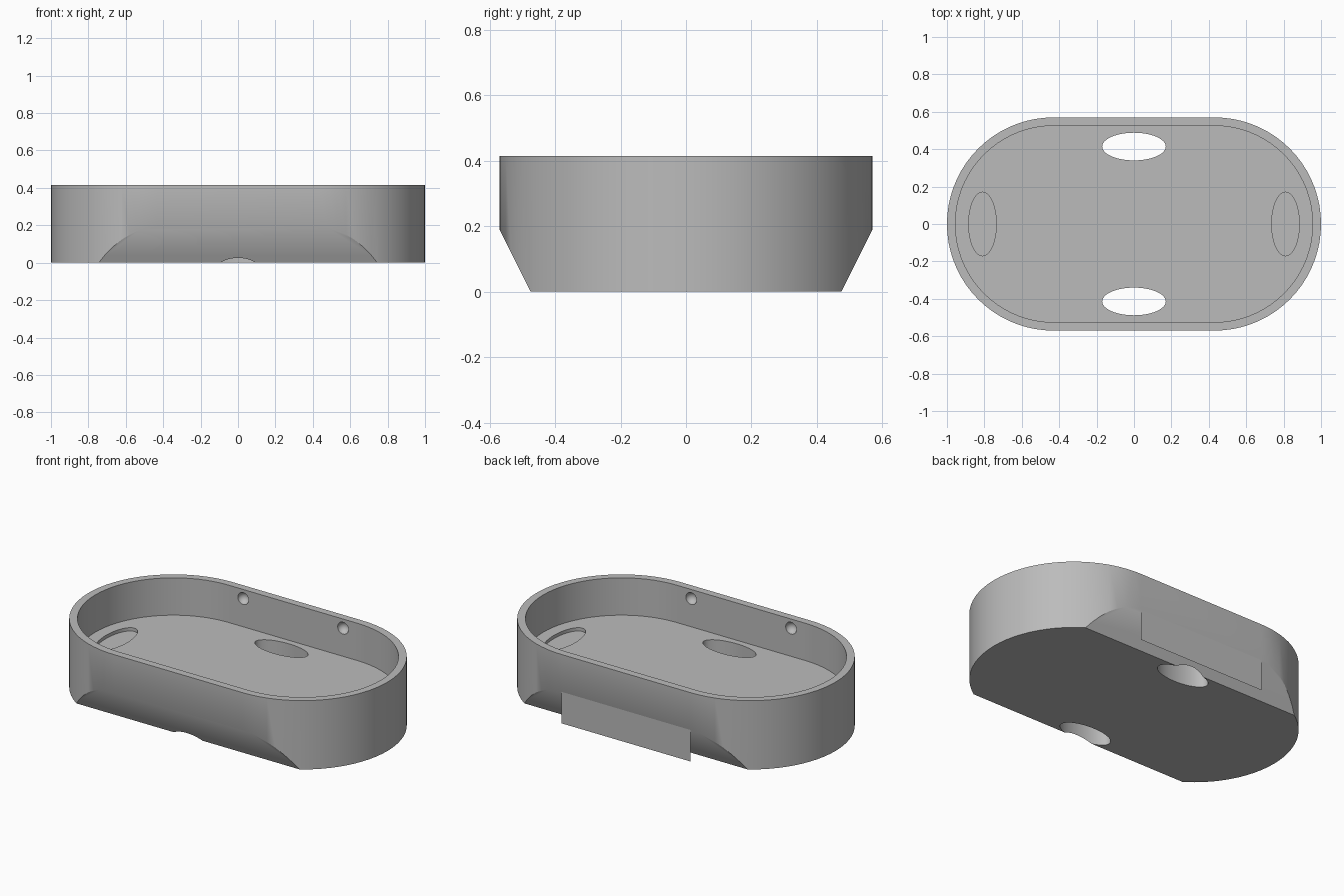
import bpy
import bmesh
import math
from mathutils import Matrix

cube = bpy.data.objects.get("Cube")
if cube:
    bpy.data.objects.remove(cube, do_unlink=True)

HALF, RADIUS, HEIGHT = 0.43, 0.57, 0.415   # straight half length, end radius, height
WALL, FLOOR = 0.045, 0.19
CHAMFER_Y = 0.475

grey = bpy.data.materials.new("plain_grey")
grey.use_nodes = True
COLOUR = (0.5, 0.5, 0.5, 1)
grey.diffuse_color = COLOUR
grey.node_tree.nodes["Principled BSDF"].inputs["Base Color"].default_value = COLOUR


def make_object(name, bm):
    mesh = bpy.data.meshes.new(name)
    bm.normal_update()
    bm.to_mesh(mesh)
    bm.free()
    mesh.materials.append(grey)
    obj = bpy.data.objects.new(name, mesh)
    bpy.context.collection.objects.link(obj)
    return obj


def prism(name, outline, depth):
    """Extrude a closed outline of 3D points along a vector."""
    bm = bmesh.new()
    face = bm.faces.new([bm.verts.new(p) for p in outline])
    extruded = bmesh.ops.extrude_face_region(bm, geom=[face])["geom"]
    moved = [g for g in extruded if isinstance(g, bmesh.types.BMVert)]
    bmesh.ops.translate(bm, verts=moved, vec=depth)
    bmesh.ops.recalc_face_normals(bm, faces=bm.faces)
    return make_object(name, bm)


def stadium(radius, z, steps=36):
    points = []
    for centre, start in ((HALF, -math.pi / 2), (-HALF, math.pi / 2)):
        for i in range(steps + 1):
            a = start + math.pi * i / steps
            points.append((centre + radius * math.cos(a), radius * math.sin(a), z))
    return points


def ellipse(x, y, rx, ry, z, steps=48):
    angles = [2 * math.pi * i / steps for i in range(steps)]
    return [(x + rx * math.cos(a), y + ry * math.sin(a), z) for a in angles]


def cut(target, cutter):
    mod = target.modifiers.new("cut", "BOOLEAN")
    mod.operation, mod.solver, mod.object = "DIFFERENCE", "EXACT", cutter
    bpy.context.view_layer.objects.active = target
    bpy.ops.object.modifier_apply(modifier=mod.name)
    bpy.data.objects.remove(cutter, do_unlink=True)


# Tray body and its cavity
tray = prism("tray", stadium(RADIUS, 0), (0, 0, HEIGHT))
cut(tray, prism("cavity", stadium(RADIUS - WALL, FLOOR), (0, 0, 1)))

for side in (-1, 1):
    # Sloped underside along each long edge
    slope = (RADIUS - CHAMFER_Y) / FLOOR
    low, high = -0.1, 0.3
    wedge = [(-1.2, side * (CHAMFER_Y + slope * low), low),
             (-1.2, side * (CHAMFER_Y + slope * high), high),
             (-1.2, side * 0.8, high), (-1.2, side * 0.8, low)]
    cut(tray, prism("slope_cutter", wedge, (2.4, 0, 0)))

    # Oval through hole in the floor, shallow oval recess at the end
    cut(tray, prism("hole_cutter", ellipse(0, side * 0.414, 0.17, 0.074, -0.1), (0, 0, 0.4)))
    cut(tray, prism("recess_cutter", ellipse(side * 0.81, 0, 0.074, 0.17, FLOOR - 0.02), (0, 0, 0.1)))

    # Round dimples inside the long walls
    for x in (-0.333, 0.333):
        ball = bmesh.new()
        bmesh.ops.create_uvsphere(ball, u_segments=24, v_segments=12, radius=0.036,
                                  matrix=Matrix.Translation((x, side * (RADIUS - WALL), 0.36)))
        cut(tray, make_object("dimple_cutter", ball))

bpy.ops.object.select_all(action="DESELECT")
tray.select_set(True)
bpy.context.view_layer.objects.active = tray
bpy.ops.object.shade_smooth_by_angle(angle=math.radians(30))

# Thin skirt continuing the flat back wall to the ground
bm = bmesh.new()
corners = [(HALF, 0), (-HALF, 0), (-HALF, FLOOR), (HALF, FLOOR)]
bm.faces.new([bm.verts.new((x, RADIUS, z)) for x, z in corners])
make_object("back_skirt", bm)
